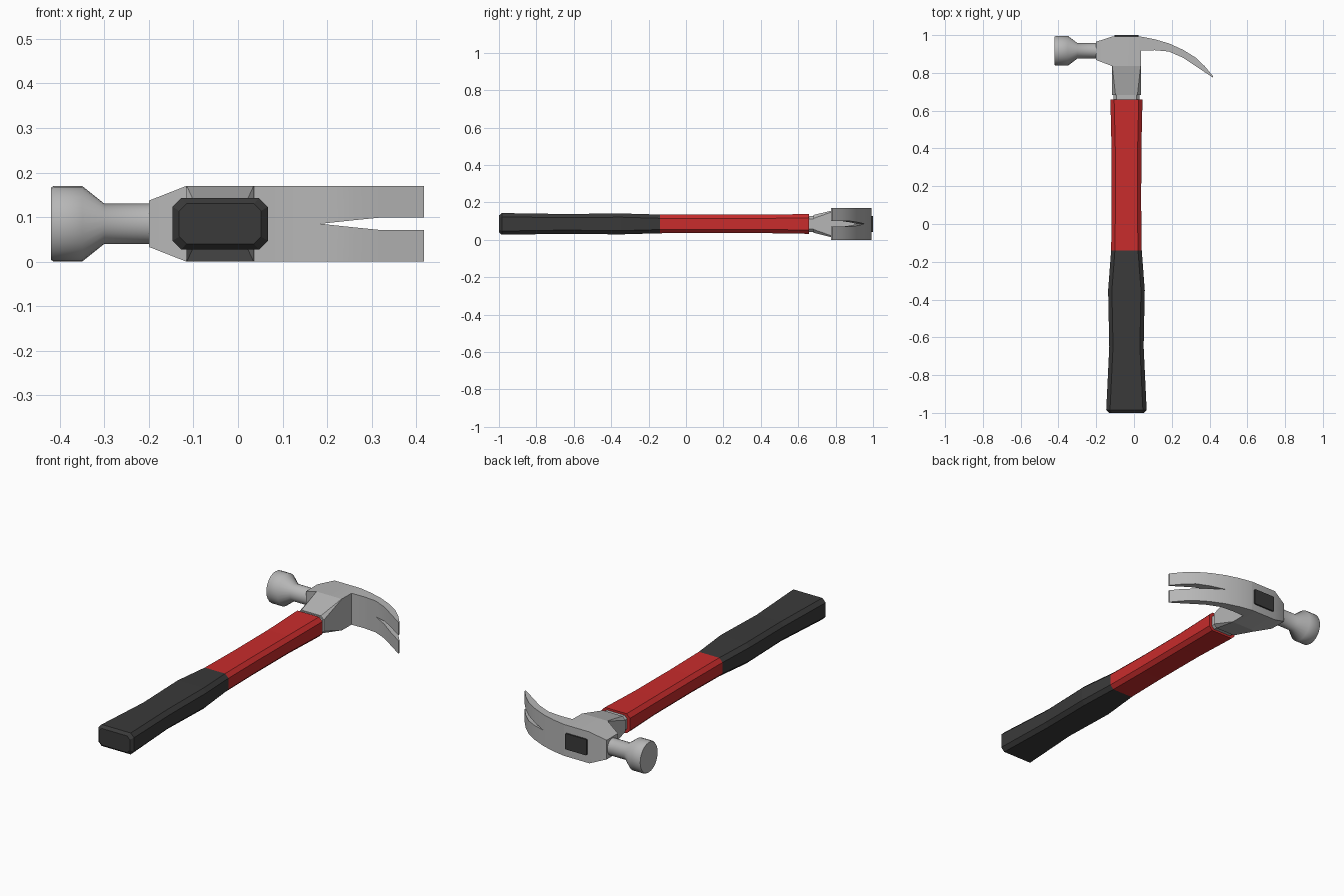
import bpy, bmesh, math
from mathutils import Matrix

if "Cube" in bpy.data.objects:
    bpy.data.objects.remove(bpy.data.objects["Cube"])

CX, CZ = -0.04, 0.085      # handle axis


def material(name, rgb):
    m = bpy.data.materials.new(name)
    m.diffuse_color = (*rgb, 1)
    m.use_nodes = True
    m.node_tree.nodes["Principled BSDF"].inputs["Base Color"].default_value = m.diffuse_color
    return m


STEEL = material("steel grey", (0.47, 0.47, 0.47))
RED = material("red", (0.58, 0.025, 0.025))
BLACK = material("rubber black", (0.042, 0.042, 0.042))


def finish(bm, name, mat, smooth=None):
    bmesh.ops.remove_doubles(bm, verts=bm.verts, dist=0.0003)
    bmesh.ops.recalc_face_normals(bm, faces=bm.faces)
    me = bpy.data.meshes.new(name)
    bm.to_mesh(me)
    bm.free()
    me.materials.append(mat)
    ob = bpy.data.objects.new(name, me)
    bpy.context.collection.objects.link(ob)
    if smooth:
        bpy.ops.object.select_all(action='DESELECT')
        ob.select_set(True)
        bpy.context.view_layer.objects.active = ob
        bpy.ops.object.shade_smooth_by_angle(angle=math.radians(smooth))
    return ob


def bridge(bm, rings, skip=lambda i, k: False):
    """Skin a list of vertex rings and cap both ends."""
    n = len(rings[0])
    for i, (a, b) in enumerate(zip(rings, rings[1:])):
        for k in range(n):
            if not skip(i, k):
                j = (k + 1) % n
                bm.faces.new((a[k], a[j], b[j], b[k]))
    bm.faces.new(rings[0])
    bm.faces.new(rings[-1])


def octagon_loft(name, sections, mat):
    """Chamfered-rectangle sections (y, half width, half height, chamfer)."""
    bm = bmesh.new()
    rings = []
    for y, w, h, c in sections:
        pts = [(w, h - c), (w - c, h), (c - w, h), (-w, h - c),
               (-w, c - h), (c - w, -h), (w - c, -h), (w, c - h)]
        rings.append([bm.verts.new((CX + x, y, CZ + z)) for x, z in pts])
    bridge(bm, rings)
    return finish(bm, name, mat)


# Handle
octagon_loft("rubber_grip", [(-1, 0.092, 0.045, 0.016), (-0.985, 0.107, 0.058, 0.02),
                             (-0.65, 0.091, 0.053, 0.02), (-0.35, 0.097, 0.056, 0.02),
                             (-0.14, 0.081, 0.05, 0.02)], BLACK)
octagon_loft("handle_shaft", [(-0.14, 0.081, 0.05, 0.02), (0.1, 0.078, 0.049, 0.02),
                              (0.4, 0.079, 0.049, 0.02), (0.658, 0.085, 0.053, 0.02)], RED)

# Steel collar and flared socket
octagon_loft("collar", [(0.65, 0.068, 0.042, 0.015), (0.69, 0.068, 0.042, 0.015)], STEEL)
octagon_loft("socket", [(0.683, 0.076, 0.048, 0.018), (0.836, 0.076, 0.085, 0.001)], STEEL)

# Handle end showing through the head
octagon_loft("handle_plug", [(0.98, 0.064, 0.043, 0.003), (1.0, 0.064, 0.043, 0.003)], BLACK)

# Head body and split claw: one half lofted along x, then mirrored
# (x, low y, high y, half thickness, half slit)
profile = [(-0.2, 0.868, 0.965, 0.052, 0), (-0.116, 0.836, 0.992, 0.085, 0),
           (0.036, 0.836, 0.992, 0.085, 0), (0.037, 0.918, 0.992, 0.085, 0),
           (0.11, 0.92, 0.978, 0.085, 0), (0.185, 0.913, 0.956, 0.085, 0),
           (0.26, 0.88, 0.922, 0.085, 0.008), (0.325, 0.837, 0.882, 0.085, 0.0145),
           (0.375, 0.803, 0.835, 0.085, 0.0145), (0.418, 0.775, 0.783, 0.085, 0.0145)]
bm = bmesh.new()
for s in (1, -1):
    rings = [[bm.verts.new((x, y, CZ + s * z)) for y, z in
              ((lo, gap), (hi, gap), (hi, t), (lo, t))]
             for x, lo, hi, t, gap in profile]
    # no wall on the mid-plane before the slit opens
    bridge(bm, rings, lambda i, k: k == 0 and profile[i + 1][4] == 0)
finish(bm, "head_and_claw", STEEL, 30)

# Striking face: lathe around x
bm = bmesh.new()
N = 24
rings = []
for x, r in [(-0.195, 0.045), (-0.3, 0.045), (-0.35, 0.085), (-0.414, 0.085), (-0.42, 0.081)]:
    rings.append([bm.verts.new((x, 0.917 + 0.925 * r * math.cos(2 * math.pi * k / N),
                                CZ + r * math.sin(2 * math.pi * k / N))) for k in range(N)])
bridge(bm, rings)
finish(bm, "striking_face", STEEL, 42)
